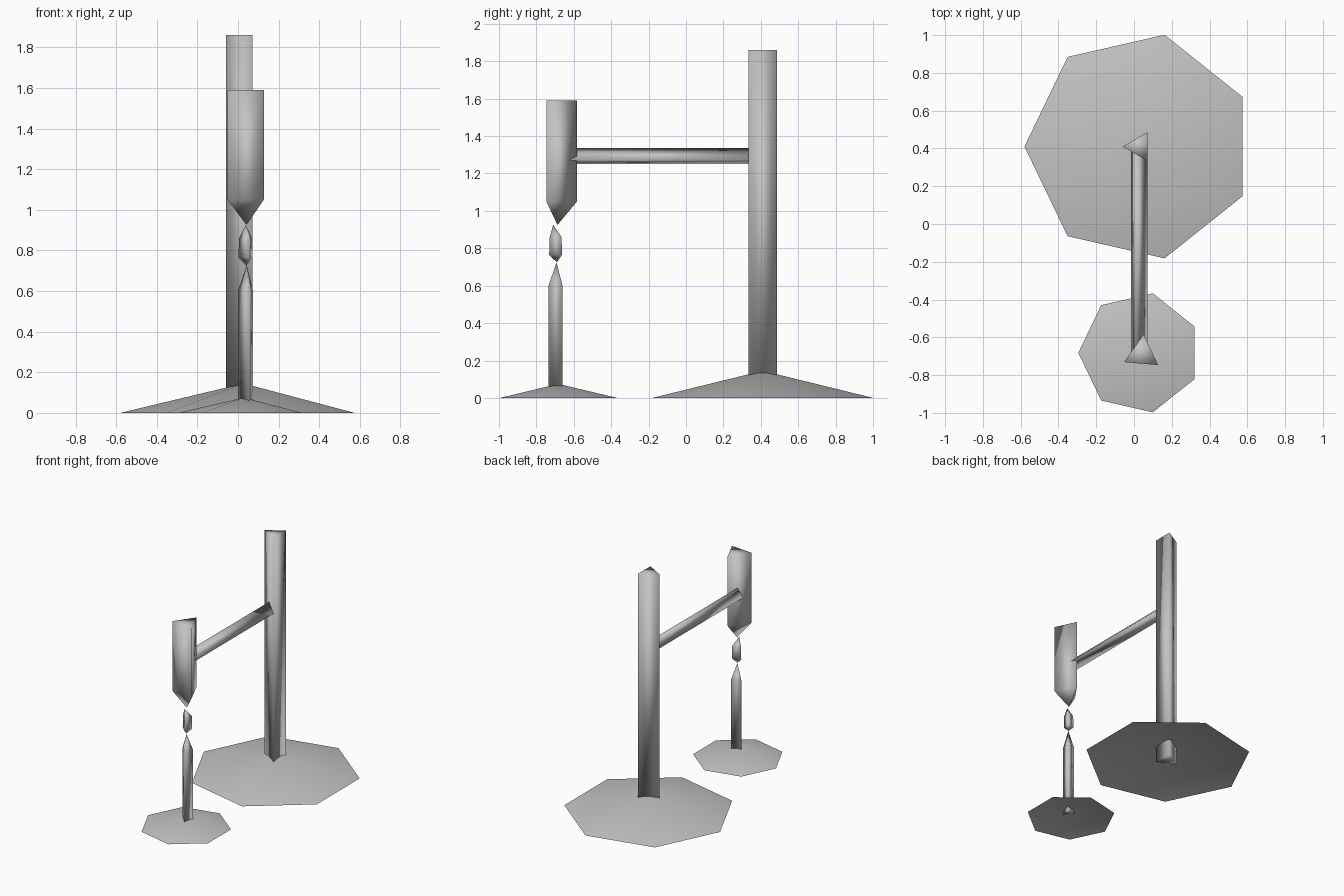
import bpy, bmesh, math
from mathutils import Vector

if "Cube" in bpy.data.objects:
    bpy.data.objects.remove(bpy.data.objects["Cube"])

grey = bpy.data.materials.new("plain grey")
grey.diffuse_color = (0.55, 0.55, 0.55, 1)
grey.use_nodes = True
grey.node_tree.nodes["Principled BSDF"].inputs["Base Color"].default_value = grey.diffuse_color


def loft(name, sections, sides, angle, along_y=False, capped=True):
    """Join regular rings (centre, radius); a radius of 0 makes a point."""
    bm = bmesh.new()
    rings = []
    for centre, radius in sections:
        ring = []
        for i in range(sides if radius else 1):
            a = math.radians(angle + 360 * i / sides)
            u, v = radius * math.cos(a), radius * math.sin(a)
            offset = Vector((u, 0, v)) if along_y else Vector((u, v, 0))
            ring.append(bm.verts.new(Vector(centre) + offset))
        rings.append(ring)
    for low, high in zip(rings, rings[1:]):
        for i in range(sides):
            j = (i + 1) % sides
            n, m = len(low), len(high)
            corners = [low[i % n], low[j % n], high[j % m], high[i % m]]
            bm.faces.new(list(dict.fromkeys(corners)))
    if capped:
        for ring in (rings[0], rings[-1]):
            if len(ring) > 2:
                bm.faces.new(ring)
    bmesh.ops.recalc_face_normals(bm, faces=bm.faces)
    if not capped:
        # open shells face upward
        bm.normal_update()
        for f in bm.faces:
            if f.normal.z < 0:
                f.normal_flip()
    for f in bm.faces:
        f.smooth = True
    mesh = bpy.data.meshes.new(name)
    bm.to_mesh(mesh)
    bm.free()
    mesh.materials.append(grey)
    obj = bpy.data.objects.new(name, mesh)
    bpy.context.collection.objects.link(obj)
    return obj


def upright(name, x, y, profile, sides, angle, capped=True):
    return loft(name, [((x, y, z), r) for z, r in profile], sides, angle, capped=capped)


# Shallow seven-sided bases, open underneath
upright("large_base", 0.027, 0.41, [(0, 0.607), (0.145, 0)], 7, 180, False)
upright("small_base", 0.028, -0.682, [(0, 0.323), (0.075, 0)], 7, 180, False)

# Tall three-sided post
upright("post", 0.027, 0.41, [(0, 0.087), (1.86, 0.087)], 3, 180)

# Arm from the post to the hanging vessel
loft("arm", [((0.021, -0.68, 1.286), 0.051), ((0.021, 0.41, 1.286), 0.051)],
     3, 105, along_y=True)

# Hanging vessel with a pointed lower end
upright("hanging_vessel", 0.042, -0.687,
        [(0.925, 0), (1.05, 0.104), (1.59, 0.104)], 3, 85)

# Drop between the two points
loft("drop", [((0.042, -0.69, 0.725), 0), ((0.042, -0.692, 0.765), 0.041),
              ((0.042, -0.692, 0.86), 0.038), ((0.039, -0.71, 0.925), 0)], 3, 45)

# Pointed stake rising from the small base
upright("stake", 0.043, -0.692, [(0.04, 0.045), (0.6, 0.045), (0.725, 0)], 3, 45)
